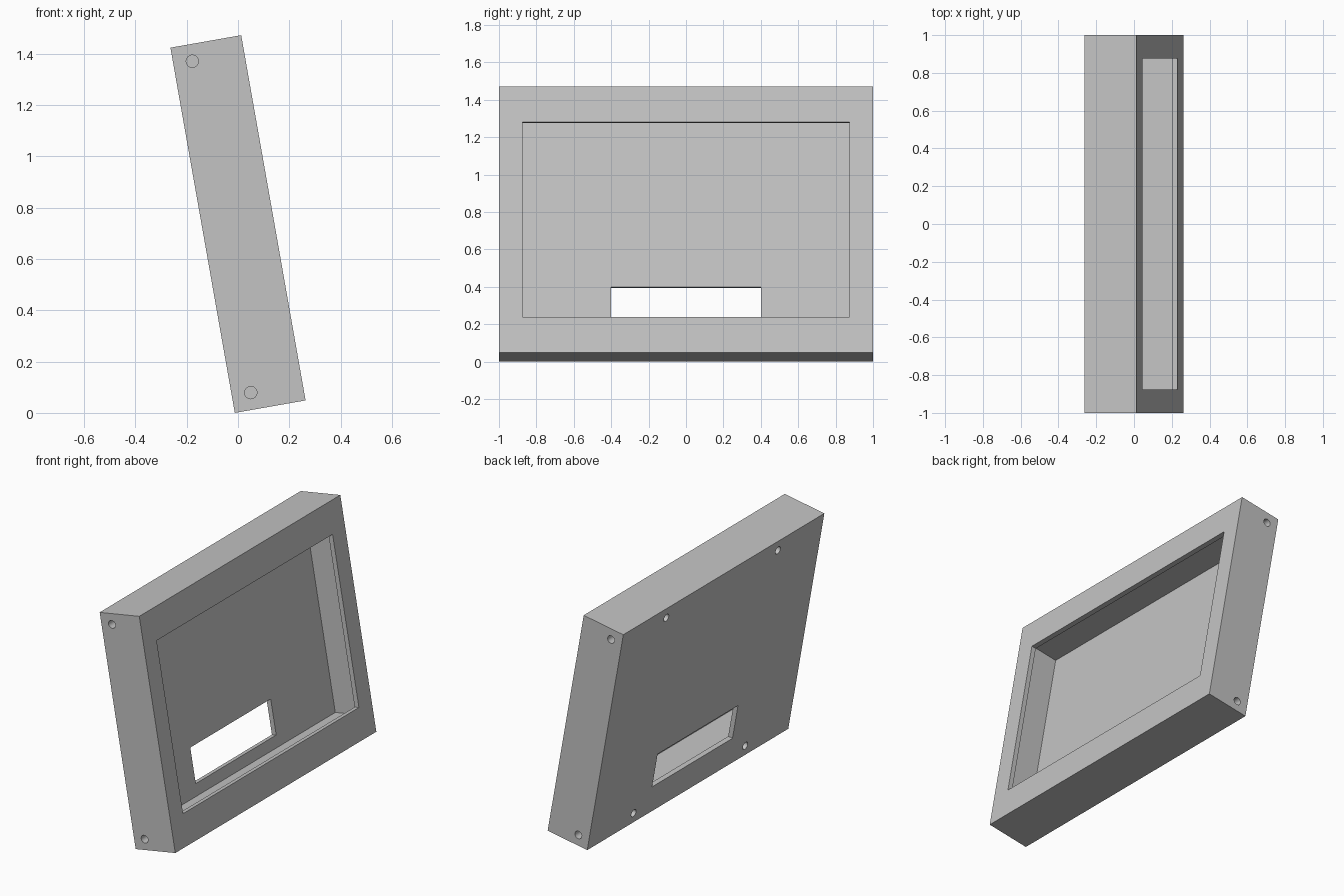
import bpy
from math import radians
from mathutils import Matrix, Vector

if "Cube" in bpy.data.objects:
    bpy.data.objects.remove(bpy.data.objects["Cube"], do_unlink=True)

# Case dimensions: x is depth, z is height, before tilting
DEPTH, HEIGHT, TILT = 0.28, 1.445, radians(-10)
WALL, BAR = 0.03, 0.107      # thin walls, thick top and bottom bars
LIP = 0.194                  # height of the front lip
HOLE_R, HOLE_DEPTH, HOLE_Z, HOLE_X = 0.024, 0.12, 0.067, 0.075

grey = bpy.data.materials.new("plain_grey")
grey.use_nodes = True
grey.diffuse_color = (0.55, 0.55, 0.55, 1)
grey.node_tree.nodes["Principled BSDF"].inputs["Base Color"].default_value = (0.55, 0.55, 0.55, 1)


def box(name, low, high):
    low, high = Vector(low), Vector(high)
    bpy.ops.mesh.primitive_cube_add(size=1)
    ob = bpy.context.object
    ob.name = name
    ob.data.transform(Matrix.Translation((low + high) / 2) @ Matrix.Diagonal((high - low).to_4d()))
    ob.data.materials.append(grey)
    return ob


def drill(name, centre, axis):
    bpy.ops.mesh.primitive_cylinder_add(vertices=32, radius=HOLE_R, depth=2 * HOLE_DEPTH)
    ob = bpy.context.object
    ob.name = name
    turn = Vector(axis).to_track_quat('Z', 'Y').to_matrix().to_4x4()
    ob.data.transform(Matrix.Translation(centre) @ turn)
    ob.data.materials.append(grey)
    return ob


case = box("tilted_case", (0, -1, 0), (DEPTH, 1, HEIGHT))

# Hollow inside, smaller screen opening, and cable slot in the back panel
cutters = [
    box("cavity_cutter", (WALL, -1 + WALL, BAR), (DEPTH - WALL, 1 - WALL, HEIGHT - BAR)),
    box("opening_cutter", (DEPTH / 2, -0.875, LIP), (DEPTH + 0.1, 0.875, HEIGHT - LIP)),
    box("slot_cutter", (-0.1, -0.4, 0.18), (DEPTH / 2, 0.4, 0.4)),
]

# Screw holes in the ends and back of the two bars
for z in (HOLE_Z, HEIGHT - HOLE_Z):
    for side in (-1, 1):
        cutters.append(drill("end_hole_cutter", (HOLE_X, side, z), (0, 1, 0)))
        cutters.append(drill("back_hole_cutter", (0, side * 0.555, z), (1, 0, 0)))

for cutter in cutters:
    cutter.hide_render = True
    mod = case.modifiers.new(cutter.name, 'BOOLEAN')
    mod.operation = 'DIFFERENCE'
    mod.solver = 'EXACT'
    mod.object = cutter

# Bake the cuts and discard the cutters
bpy.context.view_layer.update()
cut_mesh = bpy.data.meshes.new_from_object(case.evaluated_get(bpy.context.evaluated_depsgraph_get()))
case.modifiers.clear()
case.data = cut_mesh
for cutter in cutters:
    bpy.data.objects.remove(cutter, do_unlink=True)

# Lean the case back and centre it on the ground
case.data.transform(Matrix.Rotation(TILT, 4, 'Y'))
xs = [v.co.x for v in case.data.vertices]
zs = [v.co.z for v in case.data.vertices]
case.data.transform(Matrix.Translation((-(min(xs) + max(xs)) / 2, 0, -min(zs))))

bpy.ops.object.select_all(action='DESELECT')
case.select_set(True)
bpy.context.view_layer.objects.active = case
bpy.ops.object.shade_smooth_by_angle(angle=radians(30))
